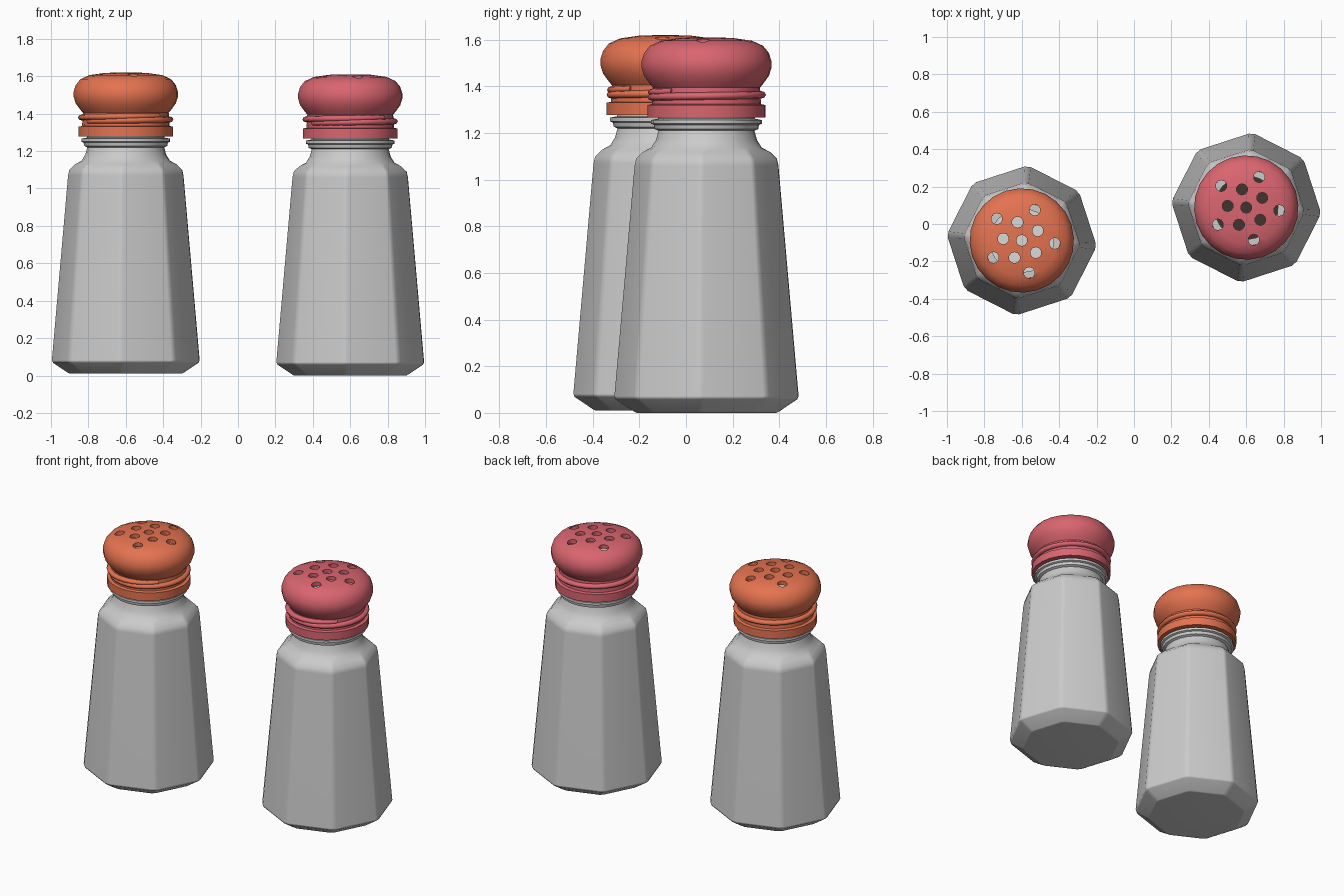
import bpy, bmesh, math
from mathutils import Vector

if "Cube" in bpy.data.objects:
    bpy.data.objects.remove(bpy.data.objects["Cube"], do_unlink=True)


def material(name, rgb):
    m = bpy.data.materials.new(name)
    m.use_nodes = True
    m.diffuse_color = (*rgb, 1)
    m.node_tree.nodes["Principled BSDF"].inputs["Base Color"].default_value = (*rgb, 1)
    return m


GREY = material("bottle grey", (0.6, 0.6, 0.6))
ORANGE = material("cap orange", (0.78, 0.17, 0.08))
PINK = material("cap pink", (0.7, 0.13, 0.16))
SALT = material("salt white", (0.7, 0.7, 0.68))
PEPPER = material("pepper brown", (0.05, 0.035, 0.03))

SEG = 24
TURN = math.radians(-4.5)


def ring_point(i, r, octagon):
    """Point on a ring: a circle, or an octagon with narrow softened corners."""
    if not octagon:
        a = TURN + math.tau * (i - 0.5) / SEG
        return r * math.cos(a), r * math.sin(a)
    corner, k = divmod(i, 3)
    off = math.radians((-2.5, 2.5, 22.5)[k])
    a = TURN + corner * math.pi / 4 + off
    half = math.pi / 8
    rr = r * math.cos(half) / math.cos(half - abs(off))
    return rr * math.cos(a), rr * math.sin(a)


def smooth(ob, angle):
    bpy.ops.object.select_all(action='DESELECT')
    ob.select_set(True)
    bpy.context.view_layer.objects.active = ob
    bpy.ops.object.shade_smooth_by_angle(angle=math.radians(angle))


def finish(name, bm, mat, loc, angle=40):
    bmesh.ops.recalc_face_normals(bm, faces=bm.faces)
    me = bpy.data.meshes.new(name)
    bm.to_mesh(me)
    bm.free()
    me.materials.append(mat)
    ob = bpy.data.objects.new(name, me)
    ob.location = loc
    bpy.context.collection.objects.link(ob)
    smooth(ob, angle)
    return ob


def lathe(profile, octagon_rows=0):
    """Spin a profile of (radius, height); zero radius closes to a point."""
    bm = bmesh.new()
    rows = []
    for n, (r, z) in enumerate(profile):
        if r == 0:
            rows.append([bm.verts.new((0, 0, z))] * SEG)
        else:
            rows.append([bm.verts.new((*ring_point(i, r, n < octagon_rows), z))
                         for i in range(SEG)])
    for a, b in zip(rows, rows[1:]):
        for i in range(SEG):
            j = (i + 1) % SEG
            corners = list(dict.fromkeys((a[i], a[j], b[j], b[i])))
            if len(corners) > 2:
                bm.faces.new(corners)
    return bm


BOTTLE = [(0, 0), (.305, 0), (.317, .006), (.396, .058), (.402, .072),
          (.314, 1.06), (.307, 1.09), (.278, 1.118),
          (.237, 1.138), (.217, 1.17), (.206, 1.21), (.222, 1.217), (.226, 1.235),
          (.238, 1.24), (.238, 1.256), (.208, 1.262), (.206, 1.42),
          (.17, 1.42), (.17, 1.2), (0, 1.2)]
# outer wall up to the crown, then the inner wall back down
CAP = [(.254, 1.267), (.254, 1.32), (.234, 1.324), (.23, 1.395), (.244, 1.412),
       (.268, 1.445), (.279, 1.48), (.279, 1.508), (.268, 1.543), (.243, 1.574),
       (.195, 1.596), (.11, 1.608), (0, 1.611),
       (0, 1.586), (.11, 1.583), (.19, 1.57), (.232, 1.54), (.25, 1.495),
       (.212, 1.42), (.212, 1.267), (.254, 1.267)]


def drill_holes(cap):
    """Central hole plus two staggered rings of five."""
    spots = [(0, 0)]
    for radius, start in ((.1, 103), (.177, 67)):
        for k in range(5):
            a = math.radians(start + 72 * k)
            spots.append((radius * math.cos(a), radius * math.sin(a)))
    bm = bmesh.new()
    for x, y in spots:
        new = bmesh.ops.create_cone(bm, cap_ends=True, segments=10, radius1=.03,
                                    radius2=.03, depth=.2)["verts"]
        bmesh.ops.translate(bm, verts=new, vec=(x, y, 1.58))
    cutter = finish("hole_cutter", bm, cap.data.materials[0], cap.location)
    cutter.hide_render = True
    mod = cap.modifiers.new("holes", 'BOOLEAN')
    mod.object = cutter
    mod.solver = 'EXACT'
    bpy.context.view_layer.update()
    bpy.context.view_layer.objects.active = cap
    bpy.ops.object.modifier_apply(modifier="holes")
    bpy.data.objects.remove(cutter, do_unlink=True)
    smooth(cap, 40)


def screw_thread(name, mat, loc):
    """Helical ridge that fades into the cap wall at both ends."""
    bm = bmesh.new()
    steps, sides = 36, 8
    rows = []
    for s in range(steps + 1):
        t = s / steps
        a = math.radians(-150) + t * math.radians(470)
        fade = min(1, 6 * t, 6 * (1 - t))
        centre = .222 + .014 * fade
        z = 1.35 + .028 * t
        row = []
        for k in range(sides):
            b = math.tau * k / sides
            r = centre + .02 * math.cos(b)
            row.append(bm.verts.new((r * math.cos(a), r * math.sin(a),
                                     z + .016 * math.sin(b))))
        rows.append(row)
    for p, q in zip(rows, rows[1:]):
        for k in range(sides):
            m = (k + 1) % sides
            bm.faces.new((p[k], p[m], q[m], q[k]))
    bm.faces.new(rows[0])
    bm.faces.new(rows[-1])
    finish(name, bm, mat, loc, 60)


def shaker(label, loc, cap_mat, fill_mat):
    bottle = finish(label + "_bottle", lathe(BOTTLE, 8), GREY, loc, 50)
    weighted = bottle.modifiers.new("soft corners", 'WEIGHTED_NORMAL')
    weighted.keep_sharp = True
    bm = lathe(CAP)
    bmesh.ops.remove_doubles(bm, verts=bm.verts, dist=1e-5)
    drill_holes(finish(label + "_cap", bm, cap_mat, loc))
    screw_thread(label + "_cap_thread", cap_mat, loc)
    # contents seen through the holes
    finish(label + "_contents", lathe([(0, 1.25), (.172, 1.25), (.172, 1.3), (0, 1.3)]),
           fill_mat, loc)


shaker("salt", Vector((-.6, -.088, .01)), ORANGE, SALT)
shaker("pepper", Vector((.6, .088, 0)), PINK, PEPPER)
